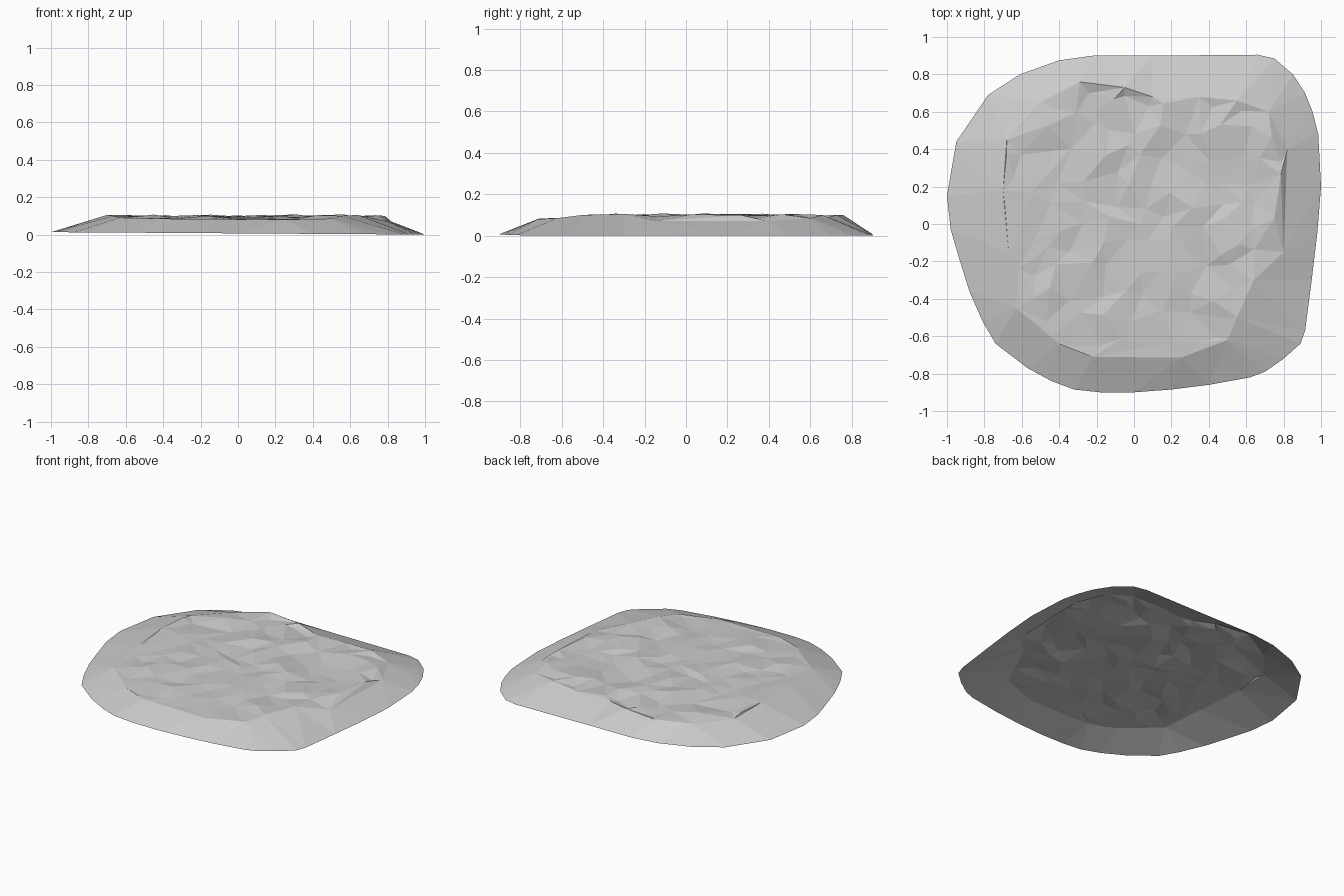
import bpy, random
from mathutils import Vector
from mathutils.geometry import delaunay_2d_cdt

if "Cube" in bpy.data.objects:
    bpy.data.objects.remove(bpy.data.objects["Cube"])

random.seed(7)

# Ground outline of the slab, counter-clockwise
outline = [(-1, .15), (-.98, -.03), (-.93, -.2), (-.88, -.36), (-.81, -.52), (-.74, -.64),
           (-.57, -.77), (-.44, -.84), (-.32, -.885), (-.18, -.9), (0, -.9), (.2, -.885),
           (.4, -.86), (.62, -.82), (.7, -.79), (.8, -.72), (.89, -.64), (.915, -.57),
           (.95, -.3), (.98, -.05), (1, .2), (.985, .48), (.955, .6), (.915, .7),
           (.85, .8), (.75, .885), (.66, .905), (.1, .9), (-.22, .9), (-.4, .875),
           (-.61, .8), (-.78, .69), (-.95, .44)]
# Upper rim where the bevelled side meets the rough top
rim = [(-.7, .18, .105), (-.67, -.15, .1), (-.63, -.45, .09), (-.4, -.64, .085), (-.22, -.71, .083),
       (.25, -.715, .08), (.5, -.62, .085), (.55, -.5, .1), (.64, -.3, .105), (.8, -.15, .07),
       (.82, .4, .07), (.72, .6, .085), (.55, .66, .1), (.35, .68, .09), (.1, .68, .09),
       (-.05, .73, .1), (-.29, .76, .1), (-.5, .65, .085), (-.68, .45, .09)]


def inside(x, y, loop):
    hit = False
    for (ax, ay, *_), (bx, by, *_) in zip(loop, loop[1:] + loop[:1]):
        if (ay > y) != (by > y) and x < ax + (y - ay) * (bx - ax) / (by - ay):
            hit = not hit
    return hit


# Border follows a slight tilt down to the right
points = [(x, y, .0065 * (1 - x)) for x, y in outline] + rim

# Step behind the raised back ridge
points += [(-.24, .7, .082), (-.05, .685, .08), (.08, .63, .078)]

# Rough broken top: jittered grid with random heights
step = .125
for i in range(-7, 8):
    for j in range(-6, 7):
        x = (i + .5 * (j % 2)) * step + random.uniform(-.045, .045)
        y = j * step + random.uniform(-.045, .045)
        near = min((x - p[0]) ** 2 + (y - p[1]) ** 2 for p in points)
        if inside(x, y, rim) and near > .055 ** 2:
            # the front strip is lower and calmer
            rough = .004 if y < -.5 else .014
            points.append((x, y, .094 - .012 * max(0, -y - .35) / .3 + random.uniform(-rough, rough)))

# Triangulate between the outline and rim
n, m = len(outline), len(rim)
edges = [(i, (i + 1) % n) for i in range(n)]
edges += [(n + i, n + (i + 1) % m) for i in range(m)]
flat = [Vector(p[:2]) for p in points]
verts, _, faces, origin, _, _ = delaunay_2d_cdt(flat, edges, [], 1, 1e-5)
coords = [(v.x, v.y, points[o[0]][2] if o else .09) for v, o in zip(verts, origin)]

# Open, faceted rock shell
mesh = bpy.data.meshes.new("rock_slab")
mesh.from_pydata(coords, [], [tuple(f) for f in faces])
mesh.update()
slab = bpy.data.objects.new("rock_slab", mesh)
bpy.context.collection.objects.link(slab)

stone = bpy.data.materials.new("light grey stone")
stone.diffuse_color = (.6, .6, .6, 1)
stone.use_nodes = True
stone.node_tree.nodes["Principled BSDF"].inputs["Base Color"].default_value = stone.diffuse_color
mesh.materials.append(stone)
